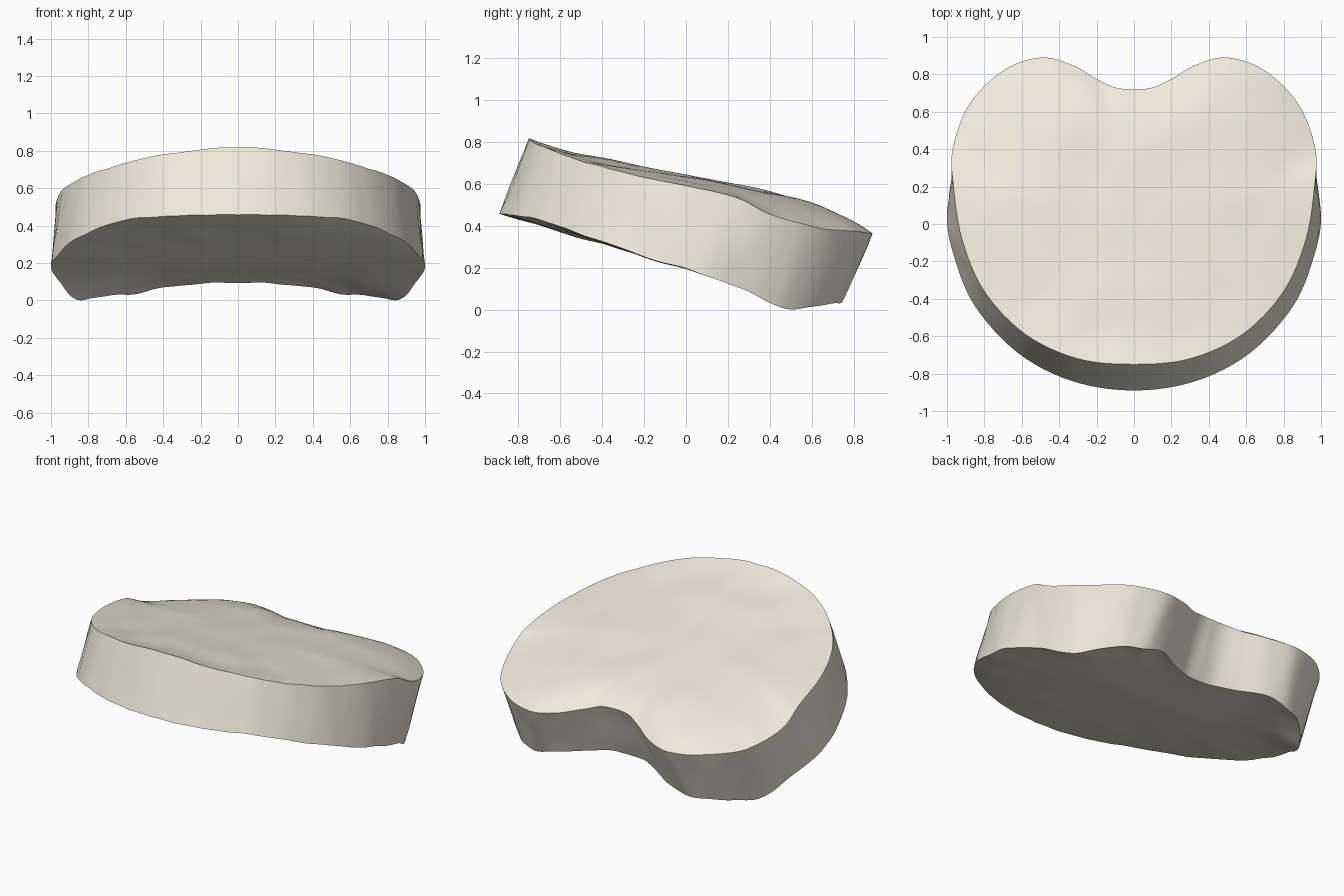
import bpy
import bmesh
from mathutils import Vector, noise

cube = bpy.data.objects.get("Cube")
if cube:
    bpy.data.objects.remove(cube, do_unlink=True)

STEPS = 6      # spline samples per control span
RINGS = 16     # concentric rings per cap
WALL = 5       # bands around the side wall

# Half rims, from the front middle round the left side to the back notch
TOP = [(0, -.75, .82), (.3, -.72, .80), (.58, -.59, .745), (.8, -.36, .67),
       (.92, -.08, .605), (.965, .2, .55), (.97, .4, .46), (.88, .64, .395),
       (.7, .82, .375), (.5, .89, .365), (.33, .85, .385), (.2, .775, .415),
       (.1, .73, .44), (0, .72, .445)]
BOTTOM = [(0, -.89, .46), (.33, -.84, .455), (.62, -.69, .43), (.85, -.44, .34),
          (.96, -.18, .25), (1, .05, .18), (.945, .29, .09), (.86, .48, .005),
          (.71, .66, .025), (.56, .74, .035), (.4, .74, .075), (.24, .65, .085),
          (.11, .59, .1), (0, .58, .1)]


def closed_rim(half):
    """Mirror a half rim and smooth it with a closed Catmull-Rom spline."""
    pts = [Vector(p) for p in half]
    pts += [Vector((-p.x, p.y, p.z)) for p in reversed(pts[1:-1])]
    n = len(pts)
    rim = []
    for i in range(n):
        a, b, c, d = (pts[(i + k) % n] for k in (-1, 0, 1, 2))
        for s in range(STEPS):
            t = s / STEPS
            rim.append(.5 * (2 * b + (c - a) * t + (2 * a - 5 * b + 4 * c - d) * t ** 2
                             + (3 * b - a - 3 * c + d) * t ** 3))
    return rim


def ripple(p, scale, amount):
    """Gentle organic unevenness, equal on both sides."""
    return amount * noise.noise(Vector((abs(p.x), p.y, p.z)) * scale)


def top_height(x, y):
    return .645 - .19 * y - .06 * x * x


def bottom_height(x, y):
    """Sloping underside, hollowed towards the back lobes."""
    return .21 - .27 * y - .03 * x * x + .22 * max(0, y) ** 2


def bridge(bm, a, b):
    n = len(a)
    for i in range(n):
        j = (i + 1) % n
        bm.faces.new((a[i], a[j], b[j], b[i]))


def add_cap(bm, rim_verts, height):
    """Fill a rim with shrinking rings that settle onto a sloped surface."""
    centre = Vector((0, -.05, 0))
    rim = [v.co.copy() for v in rim_verts]
    previous = rim_verts
    for r in range(1, RINGS):
        s = 1 - r / RINGS
        ring = []
        for p in rim:
            q = centre + (p - centre) * s
            q.z = height(q.x, q.y) + (p.z - height(p.x, p.y)) * s ** 5
            q.z += ripple(q, 4, .01) * min(1, (1 - s) * 5)
            ring.append(bm.verts.new(q))
        bridge(bm, previous, ring)
        previous = ring
    hub = bm.verts.new((0, centre.y, height(0, centre.y)))
    for i, v in enumerate(previous):
        bm.faces.new((v, previous[(i + 1) % len(previous)], hub))


# Spinal disc: two tilted kidney-shaped rims, side wall and caps
bm = bmesh.new()
top_rim, bottom_rim = closed_rim(TOP), closed_rim(BOTTOM)
bands = []
for k in range(WALL + 1):
    t = k / WALL
    band = []
    for lo, hi in zip(bottom_rim, top_rim):
        p = lo.lerp(hi, t)
        if 0 < k < WALL:
            out = Vector((p.x, p.y, 0)).normalized()
            p += out * ripple(Vector((p.x, p.y, 0)), 9, .008)
        else:
            p.z += ripple(p, 7, .008)
        band.append(bm.verts.new(p))
    bands.append(band)
for a, b in zip(bands, bands[1:]):
    bridge(bm, a, b)
add_cap(bm, bands[0], bottom_height)
add_cap(bm, bands[-1], top_height)

# Rest the lowest point on the ground plane
floor = min(v.co.z for v in bm.verts)
bmesh.ops.translate(bm, verts=bm.verts, vec=(0, 0, -floor))
bmesh.ops.recalc_face_normals(bm, faces=bm.faces)
mesh = bpy.data.meshes.new("spinal_disc")
bm.to_mesh(mesh)
bm.free()
disc = bpy.data.objects.new("spinal_disc", mesh)
bpy.context.collection.objects.link(disc)

# Warm cartilage colour
colour = (.86, .83, .71, 1)
mat = bpy.data.materials.new("cartilage")
mat.use_nodes = True
mat.diffuse_color = colour
shader = next(n for n in mat.node_tree.nodes if n.type == "BSDF_PRINCIPLED")
shader.inputs["Base Color"].default_value = colour
mesh.materials.append(mat)

# Smooth surfaces with crisp rims
bpy.ops.object.select_all(action="DESELECT")
disc.select_set(True)
bpy.context.view_layer.objects.active = disc
bpy.ops.object.shade_smooth_by_angle(angle=.7)
